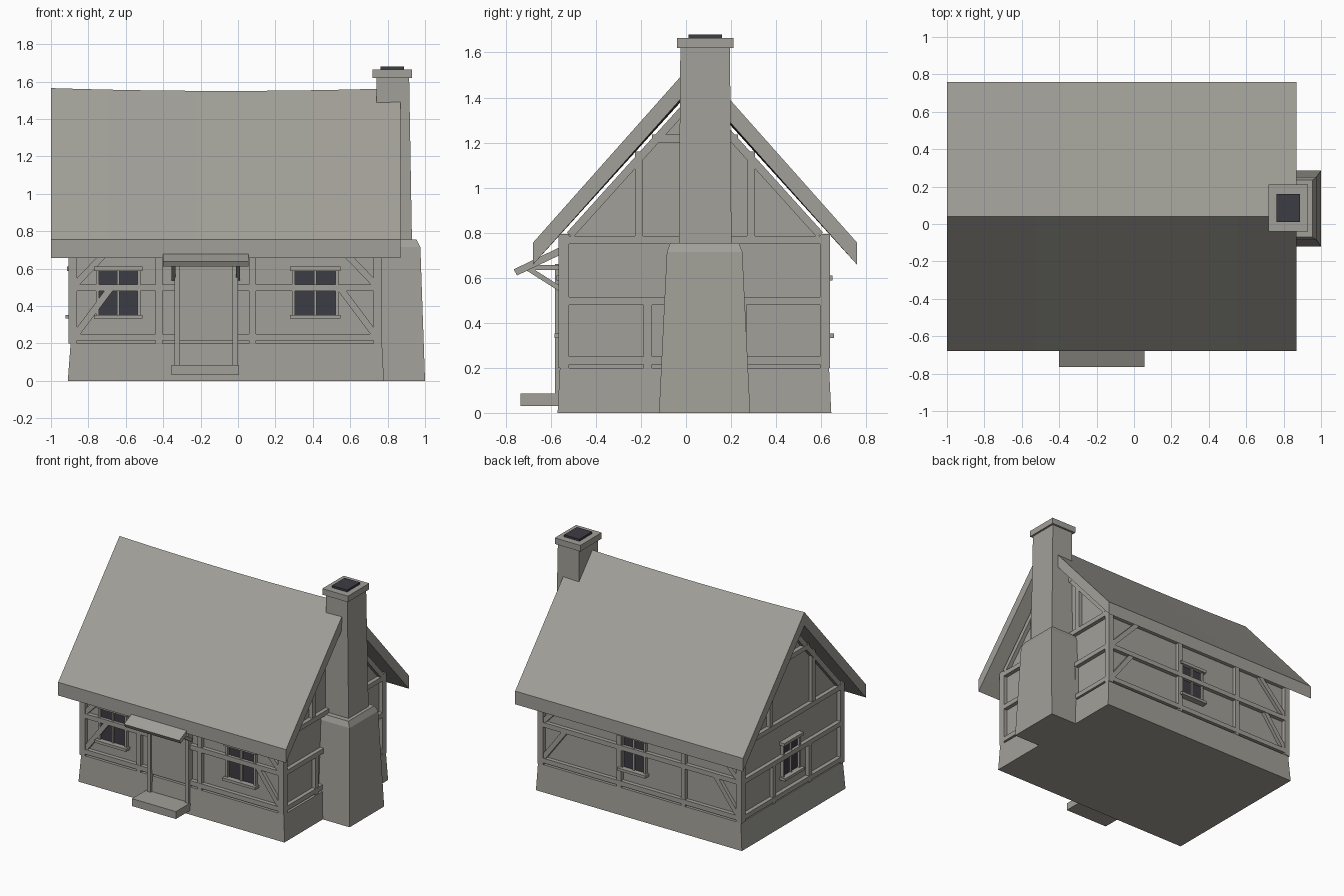
import bpy, bmesh
from mathutils import Vector

if "Cube" in bpy.data.objects:
    bpy.data.objects.remove(bpy.data.objects["Cube"])


def material(name, rgb):
    m = bpy.data.materials.new(name)
    m.use_nodes = True
    m.diffuse_color = (*rgb, 1)
    m.node_tree.nodes["Principled BSDF"].inputs["Base Color"].default_value = (*rgb, 1)
    return m


GREY = material("weathered_grey", (0.36, 0.35, 0.315))
DARK = material("dark_glass", (0.045, 0.045, 0.058))

# Each wall maps (along, depth outward, height) to a point in space
WALLS = {
    "front": lambda u, d, z: (u, -0.535 - d, z),
    "back": lambda u, d, z: (u, 0.61 + d, z),
    "right": lambda u, d, z: (0.74 + d, u, z),
    "left": lambda u, d, z: (-0.875 - d, u, z),
    "across": lambda u, d, z: (d, u, z),
}


def loft(name, rings, mat=GREY):
    """Skin a row of matching rings and cap both ends."""
    bm = bmesh.new()
    rows = [[bm.verts.new(p) for p in ring] for ring in rings]
    n = len(rows[0])
    for a, b in zip(rows, rows[1:]):
        for i in range(n):
            j = (i + 1) % n
            bm.faces.new((a[i], a[j], b[j], b[i]))
    bm.faces.new(rows[0])
    bm.faces.new(rows[-1])
    bmesh.ops.recalc_face_normals(bm, faces=bm.faces)
    mesh = bpy.data.meshes.new(name)
    bm.to_mesh(mesh)
    bm.free()
    mesh.materials.append(mat)
    ob = bpy.data.objects.new(name, mesh)
    bpy.context.collection.objects.link(ob)
    return ob


def prism(name, wall, outline, d0, d1, mat=GREY):
    place = WALLS[wall]
    return loft(name, [[place(u, d, z) for u, z in outline] for d in (d0, d1)], mat)


def board(name, wall, u0, u1, z0, z1, d1=0.03, d0=-0.01, mat=GREY):
    return prism(name, wall, [(u0, z0), (u1, z0), (u1, z1), (u0, z1)], d0, d1, mat)


def strut(name, wall, start, end, width=0.035, d1=0.026, d0=-0.01):
    a, b = Vector(start), Vector(end)
    side = (b - a).normalized().orthogonal() * width / 2
    return prism(name, wall, [a + side, b + side, b - side, a - side], d0, d1)


def tower(name, levels, mat=GREY):
    """Stack of rectangles given as x0, x1, y0, y1, z."""
    return loft(name, [[(x0, y0, z), (x1, y0, z), (x1, y1, z), (x0, y1, z)]
                       for x0, x1, y0, y1, z in levels], mat)


MID = 0.04  # ridge line in y

# Stone plinth and plaster body with gables
tower("plinth", [(-0.91, 0.78, -0.57, 0.645, 0), (-0.895, 0.77, -0.56, 0.635, 0.2)])
prism("house_body", "across",
      [(-0.535, 0.19), (0.61, 0.19), (0.61, 0.785), (MID, 1.42), (-0.535, 0.785)],
      -0.875, 0.74)

# Roof with a gently sagging ridge
rings = []
for i in range(13):
    t = i / 6 - 1
    ridge = 1.55 + 0.015 * t * t
    x = -0.065 + 0.935 * t
    rings.append([(x, MID - 0.72, 0.755), (x, MID, ridge), (x, MID + 0.72, 0.755),
                  (x, MID + 0.72, 0.657), (x, MID, ridge - 0.1), (x, MID - 0.72, 0.657)])
loft("roof", rings)

# Corner posts
for x in (-0.905, 0.725):
    for y in (-0.565, 0.595):
        tower("corner_post", [(x, x + 0.045, y, y + 0.045, z) for z in (0.2, 0.795)])

# Horizontal beams around the house
for wall in ("front", "back", "right", "left"):
    ends = (-0.87, 0.735) if wall in ("front", "back") else (-0.53, 0.6)
    for part, z in (("sill_beam", 0.215), ("middle_rail", 0.48), ("top_plate", 0.75)):
        board(wall + "_" + part, wall, *ends, z, z + 0.035)

# Long wall posts and corner braces
for wall, posts in (("front", (-0.422, 0.078)), ("back", (-0.422, 0.105))):
    for u in posts:
        board(wall + "_post", wall, u - 0.018, u + 0.018, 0.2, 0.78, 0.028)
    for corner, way in ((-0.865, 1), (0.73, -1)):
        strut(wall + "_lower_brace", wall, (corner, 0.25), (corner + 0.18 * way, 0.49))
        strut(wall + "_upper_brace", wall, (corner, 0.52), (corner + 0.23 * way, 0.76))

# Gable framing
for wall in ("right", "left"):
    for s in (-1, 1):
        lower, upper = MID + 0.21 * s, MID + 0.248 * s
        board(wall + "_post", wall, lower - 0.018, lower + 0.018, 0.2, 0.5, 0.028)
        board(wall + "_gable_post", wall, upper - 0.018, upper + 0.018, 0.78, 1.16, 0.028)
        strut(wall + "_rafter", wall, (MID + 0.555 * s, 0.79), (MID, 1.405), 0.035, 0.03)
    board(wall + "_collar", wall, MID - 0.19, MID + 0.19, 1.2, 1.235, 0.032)


# Windows: dark pane, centre bar, side trims, lintel and sill
def window(wall, u, half):
    board(wall + "_window_pane", wall, u - half, u + half, 0.35, 0.59, 0.008, mat=DARK)
    board(wall + "_window_bar", wall, u - 0.007, u + 0.007, 0.35, 0.59, 0.02)
    for s in (-1, 1):
        edge = u + s * half
        board(wall + "_window_side", wall, edge - 0.008, edge + 0.008, 0.35, 0.59, 0.024)
    board(wall + "_window_lintel", wall, u - half - 0.02, u + half + 0.02, 0.588, 0.61, 0.04)
    board(wall + "_window_sill", wall, u - half - 0.02, u + half + 0.02, 0.332, 0.352, 0.048)


window("front", -0.64, 0.11)
window("front", 0.413, 0.115)
window("back", -0.01, 0.095)
window("left", MID, 0.095)

# Doorway, step and sloping porch roof
board("door", "front", -0.315, -0.025, 0.25, 0.62, 0.035)
for u in (-0.34, -0.03):
    board("door_post", "front", u, u + 0.03, 0.08, 0.66, 0.046)
tower("door_step", [(-0.355, 0.005, -0.735, -0.55, z) for z in (0.03, 0.085)])
prism("porch_roof", "across",
      [(-0.765, 0.637), (-0.75, 0.61), (-0.54, 0.71), (-0.555, 0.738)], -0.4, 0.055)
for x in (-0.355, -0.012):
    strut("porch_arm", "across", (-0.7, 0.645), (-0.54, 0.645), 0.022, x + 0.022, x)
    strut("porch_brace", "across", (-0.7, 0.64), (-0.55, 0.545), 0.022, x + 0.022, x)

# Chimney: tapered base with shoulder, shaft, cap and flue
tower("chimney_base", [(0.72, 1.0, -0.12, 0.285, 0), (0.72, 0.975, -0.085, 0.25, 0.715),
                       (0.72, 0.955, -0.07, 0.235, 0.755)])
tower("chimney_shaft", [(0.74, 0.93, -0.032, 0.202, 0.75), (0.74, 0.915, -0.025, 0.195, 1.63)])
tower("chimney_cap", [(0.72, 0.93, -0.04, 0.21, z) for z in (1.62, 1.665)])
tower("chimney_flue", [(0.763, 0.888, 0.01, 0.16, z) for z in (1.66, 1.68)], DARK)
